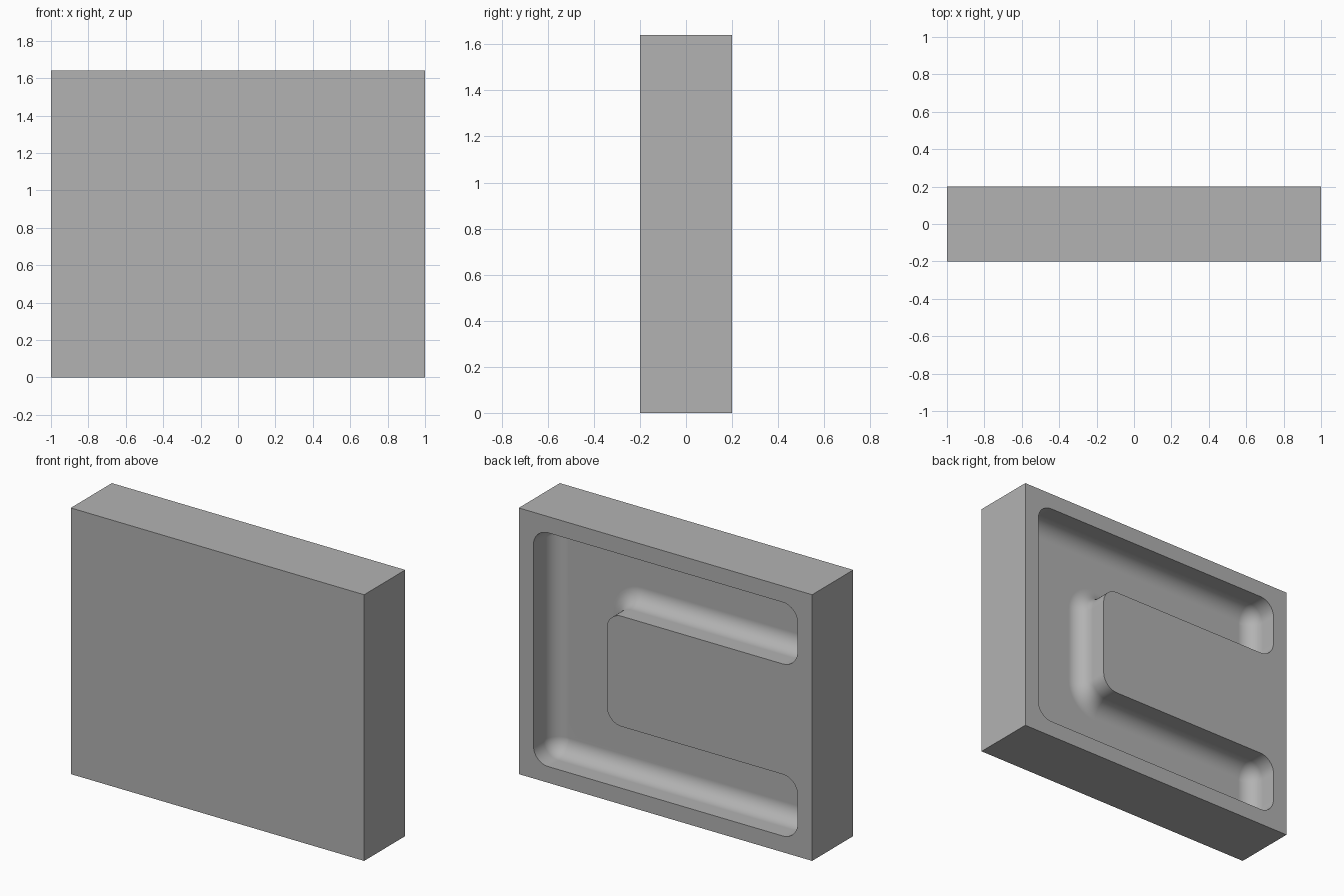
import bpy
import bmesh
from math import cos, sin, radians, pi

cube = bpy.data.objects.get("Cube")
if cube:
    bpy.data.objects.remove(cube, do_unlink=True)

W, D, H = 1.0, 0.2, 1.64      # half width, half depth, height
DEPTH, R, STEPS = 0.2, 0.1, 10  # pocket depth, fillet radius, arc steps

# One flat grey
grey = bpy.data.materials.new("grey")
grey.use_nodes = True
grey.diffuse_color = (0.448, 0.448, 0.448, 1)
grey.node_tree.nodes["Principled BSDF"].inputs["Base Color"].default_value = grey.diffuse_color

# Rounded corners of the C-shaped pocket: centre x, z, start angle, turn
corners = [
    (0.8, 0.2, -90, 1), (0.8, 1.44, 0, 1), (-0.8, 1.44, 90, 1), (-0.8, 1.26, 180, 1),
    (0.3, 1.06, 90, -1), (0.3, 0.58, 0, -1), (-0.8, 0.38, 90, 1), (-0.8, 0.2, 180, 1),
]

bm = bmesh.new()


def ring(points, y):
    return [bm.verts.new((x, y, z)) for x, z in points]


def pocket_ring(inset, y):
    points = []
    for cx, cz, start, turn in corners:
        r = R - turn * inset
        for i in range(STEPS + 1):
            a = radians(start + turn * 90 * i / STEPS)
            points.append((cx + r * cos(a), cz + r * sin(a)))
    return ring(points, y)


def bridge(a, b):
    for i in range(len(a)):
        j = (i + 1) % len(a)
        bm.faces.new((a[i], a[j], b[j], b[i]))


def loop_edges(loop):
    return [bm.edges.get((loop[i - 1], loop[i])) for i in range(len(loop))]


# Outer slab: front face and four sides
outline = [(-W, 0), (W, 0), (W, H), (-W, H)]
front, back = ring(outline, -D), ring(outline, D)
bm.faces.new(front)
bridge(front, back)

# Pocket: straight wall, then a quarter-round fillet into the floor
levels = [pocket_ring(0, D)]
for i in range(STEPS + 1):
    a = pi / 2 * i / STEPS
    levels.append(pocket_ring(R * (1 - cos(a)), D - DEPTH + R * (1 - sin(a))))
for upper, lower in zip(levels, levels[1:]):
    bridge(upper, lower)
bm.faces.new(levels[-1])

# Back rim around the pocket
bmesh.ops.triangle_fill(bm, edges=loop_edges(back) + loop_edges(levels[0]),
                        use_beauty=True, normal=(0, 1, 0))

bmesh.ops.remove_doubles(bm, verts=bm.verts[:], dist=0.0001)
bmesh.ops.recalc_face_normals(bm, faces=bm.faces[:])

mesh = bpy.data.meshes.new("slab_with_channel")
bm.to_mesh(mesh)
bm.free()
mesh.materials.append(grey)
mesh.shade_smooth()
mesh.set_sharp_from_angle(angle=radians(35))

slab = bpy.data.objects.new("slab_with_channel", mesh)
bpy.context.collection.objects.link(slab)
normals = slab.modifiers.new("even_shading", "WEIGHTED_NORMAL")
normals.keep_sharp = True
